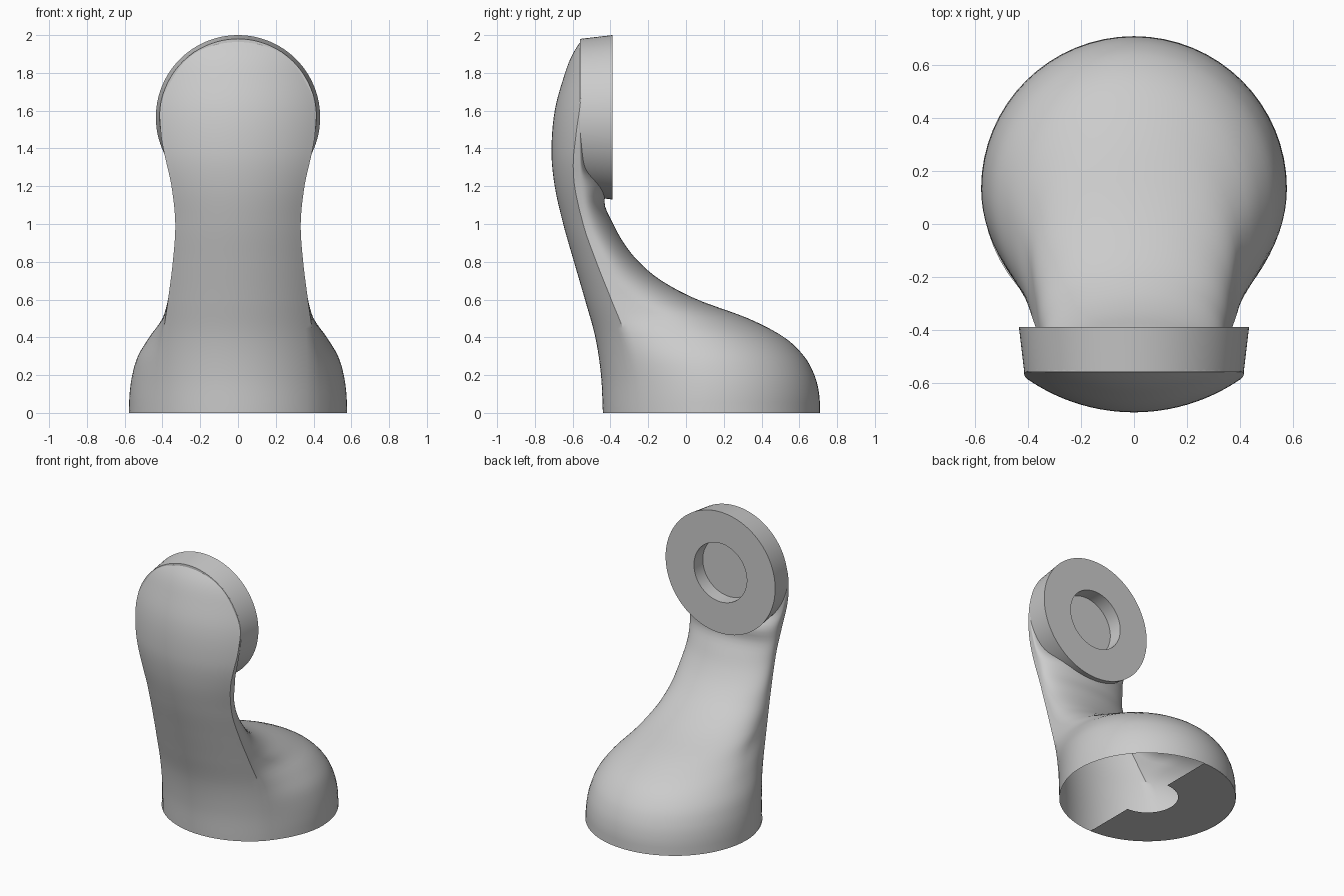
import bpy, bmesh, math
from mathutils import Matrix

cube = bpy.data.objects.get("Cube")
if cube:
    bpy.data.objects.remove(cube)

grey = bpy.data.materials.new("light_grey")
grey.use_nodes = True
colour = (0.6, 0.6, 0.6, 1)
grey.diffuse_color = colour
grey.node_tree.nodes["Principled BSDF"].inputs["Base Color"].default_value = colour

HEAD_Z, HEAD_R, BASE_Y, BASE_R = 1.565, 0.435, 0.135, 0.575


def curve(*knots):
    """Smooth function of height through (z, value) knots."""
    def slope(i):
        a, b = knots[max(i - 1, 0)], knots[min(i + 1, len(knots) - 1)]
        return (b[1] - a[1]) / (b[0] - a[0])

    def value(z):
        z = min(max(z, knots[0][0]), knots[-1][0])
        i = 0
        while i < len(knots) - 2 and z > knots[i + 1][0]:
            i += 1
        (z0, v0), (z1, v1) = knots[i], knots[i + 1]
        h = z1 - z0
        t = (z - z0) / h
        return ((1 + 2 * t) * (1 - t) ** 2 * v0 + t * t * (3 - 2 * t) * v1
                + h * t * (1 - t) ** 2 * slope(i) - h * t * t * (1 - t) * slope(i + 1))
    return value


# Side profile, widths and section centre against height
front = curve((0, -.44), (.2, -.45), (.4, -.48), (.6, -.535), (.8, -.593), (1, -.65),
              (1.2, -.695), (1.38, -.712), (1.6, -.695), (1.8, -.64), (1.9, -.6), (2, -.535))
back = curve((0, .71), (.1, .705), (.2, .68), (.3, .625), (.4, .52), (.5, .33), (.6, .06),
             (.7, -.13), (.8, -.25), (.9, -.33), (1, -.385), (1.1, -.43), (1.2, -.43),
             (1.3, -.51), (1.4, -.52), (2, -.52))
strip = curve((0, .4), (.4, .395), (.6, .37), (.8, .345), (1, .332), (1.2, .352),
              (1.35, .385), (1.45, .405), (HEAD_Z, .415))
bulb = curve((0, .578), (.1, .574), (.2, .56), (.3, .53), (.4, .47), (.5, .4), (.6, .37))
middle = curve((0, BASE_Y), (.2, .12), (.4, .05), (.5, -.1), (.6, -.28), (.7, -.38),
               (.8, -.43), (1, -.52), (1.3, -.56), (2, -.56))
bend = curve((0, BASE_R), (1, .575), (1.4, .71), (2, .71))


def section(z):
    """Half outline from the front centre to the back centre, then mirrored."""
    w = strip(z)
    if z > HEAD_Z:
        w = math.sqrt(max(.416 ** 2 - (z - HEAD_Z) ** 2, 1e-6))
    wide = max(w, bulb(z)) if z < .6 else w
    r, f, b = bend(z), front(z), back(z)
    edge = f + r - math.sqrt(r * r - w * w)
    mid = max(edge + .01, middle(z))
    b = max(b, mid + .01)
    half = []
    for i in range(13):
        x = w * i / 12
        half.append((x, f + r - math.sqrt(r * r - x * x)))
    for i in range(1, 11):
        s = i / 10
        half.append((w + (wide - w) * s * (2 - s), edge + (mid - edge) * s))
    for i in range(1, 17):
        a = math.pi / 2 * i / 16
        half.append((wide * math.cos(a) if i < 16 else 0, mid + (b - mid) * math.sin(a)))
    return half + [(-x, y) for x, y in half[-2:0:-1]]


def finish(name, bm, angle=35):
    mesh = bpy.data.meshes.new(name)
    bm.to_mesh(mesh)
    bm.free()
    ob = bpy.data.objects.new(name, mesh)
    bpy.context.collection.objects.link(ob)
    mesh.materials.append(grey)
    bpy.ops.object.select_all(action='DESELECT')
    ob.select_set(True)
    bpy.context.view_layer.objects.active = ob
    bpy.ops.object.shade_smooth_by_angle(angle=math.radians(angle))
    return ob


# Curved body: open shell lofted from the base up to the top of the head
bm = bmesh.new()
heights = [HEAD_Z * i / 56 for i in range(57)]
heights += [HEAD_Z + .415 * math.sin(math.pi / 2 * i / 16) for i in range(1, 17)]
rings = [[bm.verts.new((x, y, z)) for x, y in section(z)] for z in heights]
for low, high in zip(rings, rings[1:]):
    for i in range(len(low)):
        j = (i + 1) % len(low)
        bm.faces.new((low[i], low[j], high[j], high[i]))
bm.faces.new(rings[-1])
finish("curved_body", bm)

# Half ring plate under the base
bm = bmesh.new()
pairs = []
for i in range(33):
    a = math.pi / 2 + math.pi * i / 32
    pairs.append([bm.verts.new((r * math.cos(a), BASE_Y + r * math.sin(a), 0))
                  for r in (BASE_R, .2)])
for (o0, n0), (o1, n1) in zip(pairs, pairs[1:]):
    bm.faces.new((o0, n0, n1, o1))
finish("base_plate", bm)

# Round head disc with a tapered rim and a round recess in its back
bm = bmesh.new()
outline = [(.415, -.56), (HEAD_R, -.39), (.21, -.39), (.21, -.49)]
loops = []
for r, y in outline:
    loops.append([bm.verts.new((r * math.cos(a), y, HEAD_Z + r * math.sin(a)))
                  for a in (2 * math.pi * i / 96 for i in range(96))])
for a, b in zip(loops, loops[1:]):
    for i in range(96):
        j = (i + 1) % 96
        bm.faces.new((a[i], a[j], b[j], b[i]))
bm.faces.new(loops[0])
bm.faces.new(loops[-1])
bmesh.ops.recalc_face_normals(bm, faces=bm.faces)
finish("head_disc", bm)
